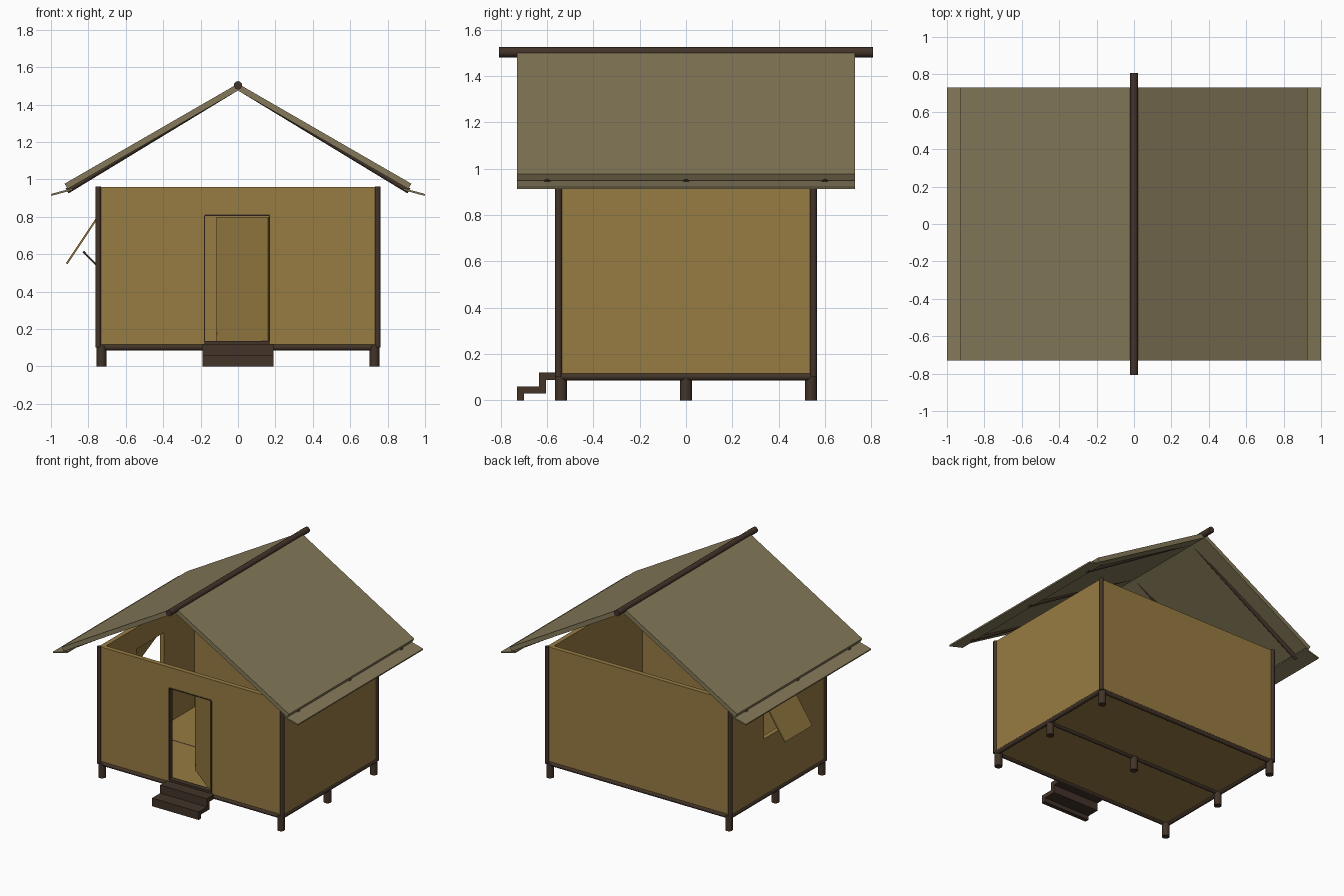
import bpy, bmesh, math
from mathutils import Vector

if "Cube" in bpy.data.objects:
    bpy.data.objects.remove(bpy.data.objects["Cube"])


def material(name, rgb):
    m = bpy.data.materials.new(name)
    m.diffuse_color = (*rgb, 1)
    m.use_nodes = True
    m.node_tree.nodes["Principled BSDF"].inputs["Base Color"].default_value = m.diffuse_color
    return m


WALL = material("woven_wall", (0.31, 0.2, 0.055))
WOOD = material("dark_wood", (0.055, 0.034, 0.022))
ROOF = material("thatch", (0.23, 0.19, 0.1))


def make(name, bm, mat):
    bmesh.ops.recalc_face_normals(bm, faces=bm.faces)
    me = bpy.data.meshes.new(name)
    bm.to_mesh(me)
    bm.free()
    me.materials.append(mat)
    ob = bpy.data.objects.new(name, me)
    bpy.context.collection.objects.link(ob)
    return ob


def box(name, x, y, z, mat):
    bm = bmesh.new()
    bmesh.ops.create_cube(bm, size=1)
    for v in bm.verts:
        v.co = [lo + (c + 0.5) * (hi - lo) for c, (lo, hi) in zip(v.co, (x, y, z))]
    return make(name, bm, mat)


def pole(name, a, b, r, mat=WOOD, sides=16):
    a, b = Vector(a), Vector(b)
    bm = bmesh.new()
    bmesh.ops.create_cone(bm, cap_ends=True, segments=sides, radius1=r, radius2=r, depth=(b - a).length)
    rot = (b - a).to_track_quat('Z', 'Y')
    for v in bm.verts:
        v.co = rot @ v.co + (a + b) / 2
    for f in bm.faces:
        f.smooth = len(f.verts) == 4
    return make(name, bm, mat)


def extrude(name, pts, axis, lo, hi, mat):
    """Extrude a 2D outline along axis 'X' (y,z outline), 'Y' (x,z) or 'Z' (x,y)."""
    k = "XYZ".index(axis)
    bm = bmesh.new()
    verts = []
    for p in pts:
        co = list(p)
        co.insert(k, lo)
        verts.append(bm.verts.new(co))
    f = bm.faces.new(verts)
    r = bmesh.ops.extrude_face_region(bm, geom=[f])
    move = Vector((0, 0, 0))
    move[k] = hi - lo
    bmesh.ops.translate(bm, vec=move, verts=[g for g in r["geom"] if isinstance(g, bmesh.types.BMVert)])
    return make(name, bm, mat)


def strip(p, q, t):
    """Outline of a plank from p to q with thickness t on its right-hand side."""
    d = (Vector(q) - Vector(p)).normalized()
    n = Vector((d.y, -d.x)) * t
    return [p, q, tuple(Vector(q) + n), tuple(Vector(p) + n)]


# walls: hollow box with door and window openings
W, D = 0.75, 0.55
walls = box("walls", (-W, W), (-D, D), (0.115, 0.96), WALL)
cutters = [
    box("room_cutter", (-W + 0.035, W - 0.035), (-D + 0.035, D - 0.035), (0, 1.2), WALL),
    box("door_cutter", (-0.18, 0.17), (-0.7, -0.45), (0.0, 0.81), WALL),
    box("window_cutter", (-0.9, -0.65), (-0.16, 0.16), (0.53, 0.80), WALL),
]
for c in cutters:
    c.hide_render = True
    m = walls.modifiers.new(c.name, 'BOOLEAN')
    m.operation = 'DIFFERENCE'
    m.object = c
    bpy.context.view_layer.objects.active = walls
    bpy.ops.object.modifier_apply(modifier=m.name)
    bpy.data.objects.remove(c)

# floor and its beams
box("floor", (-W, W), (-D, D), (0.1, 0.116), WALL)
for y in (-0.545, 0, 0.545):
    pole("floor_beam", (-0.74, y, 0.102), (0.74, y, 0.102), 0.016)
for s in (-1, 1):
    pole("side_beam", (s * 0.742, -0.54, 0.102), (s * 0.742, 0.54, 0.102), 0.016)

# stilts and corner posts
for x in (-0.73, 0, 0.73):
    for y in (-0.54, 0, 0.54):
        if x or not y:
            pole("stilt", (x, y, 0), (x, y, 0.11), 0.026)
        if x and y:
            px, py = math.copysign(0.747, x), math.copysign(0.55, y)
            pole("corner_post", (px, py, 0.1), (px, py, 0.962), 0.015)

# door frame, threshold and inward-opening door
y0, y1 = -0.552, -0.513
box("lintel", (-0.18, 0.17), (y0, y1), (0.803, 0.811), WOOD)
box("left_jamb", (-0.181, -0.177), (y0, y1), (0.115, 0.805), WOOD)
box("right_jamb", (0.167, 0.171), (y0, y1), (0.115, 0.805), WOOD)
box("threshold", (-0.18, 0.17), (y0, y1), (0.115, 0.135), WOOD)
extrude("door", strip((0.167, -0.54), (-0.11, -0.325), -0.01), 'Z', 0.135, 0.798, WALL)
box("door_latch", (-0.116, -0.109), (-0.335, -0.325), (0.165, 0.185), WOOD)

# front steps: folded profile
steps = [(-0.73, 0), (-0.73, 0.06), (-0.635, 0.06), (-0.635, 0.12), (-0.54, 0.12),
         (-0.54, 0.087), (-0.605, 0.087), (-0.605, 0.03), (-0.7, 0.03), (-0.7, 0)]
extrude("front_steps", steps, 'X', -0.19, 0.19, WOOD)

# window flap held open, with its prop
extrude("window_flap", strip((-0.755, 0.8), (-0.92, 0.552), -0.01), 'Y', -0.158, 0.158, WALL)
pole("window_prop", (-0.755, 0, 0.54), (-0.828, 0, 0.615), 0.005, sides=8)

# roof slopes, eave flaps and rafters, both sides
for s in (-1, 1):
    slope = [(0, 1.512), (0.927, 0.977), (0.911, 0.949), (0, 1.475)]
    extrude("roof_slope", [(s * x, z) for x, z in slope], 'Y', -0.73, 0.73, ROOF)
    flap = [(0.885, 0.953), (1.0, 0.922), (0.998, 0.912), (0.883, 0.943)]
    extrude("eave_flap", [(s * x, z) for x, z in flap], 'Y', -0.73, 0.73, ROOF)
    for y in (-0.6, 0, 0.6):
        pole("rafter", (0, y, 1.493), (s * 0.914, y, 0.938), 0.015)

# ridge pole
pole("ridge_pole", (0, -0.807, 1.503), (0, 0.807, 1.503), 0.022)
